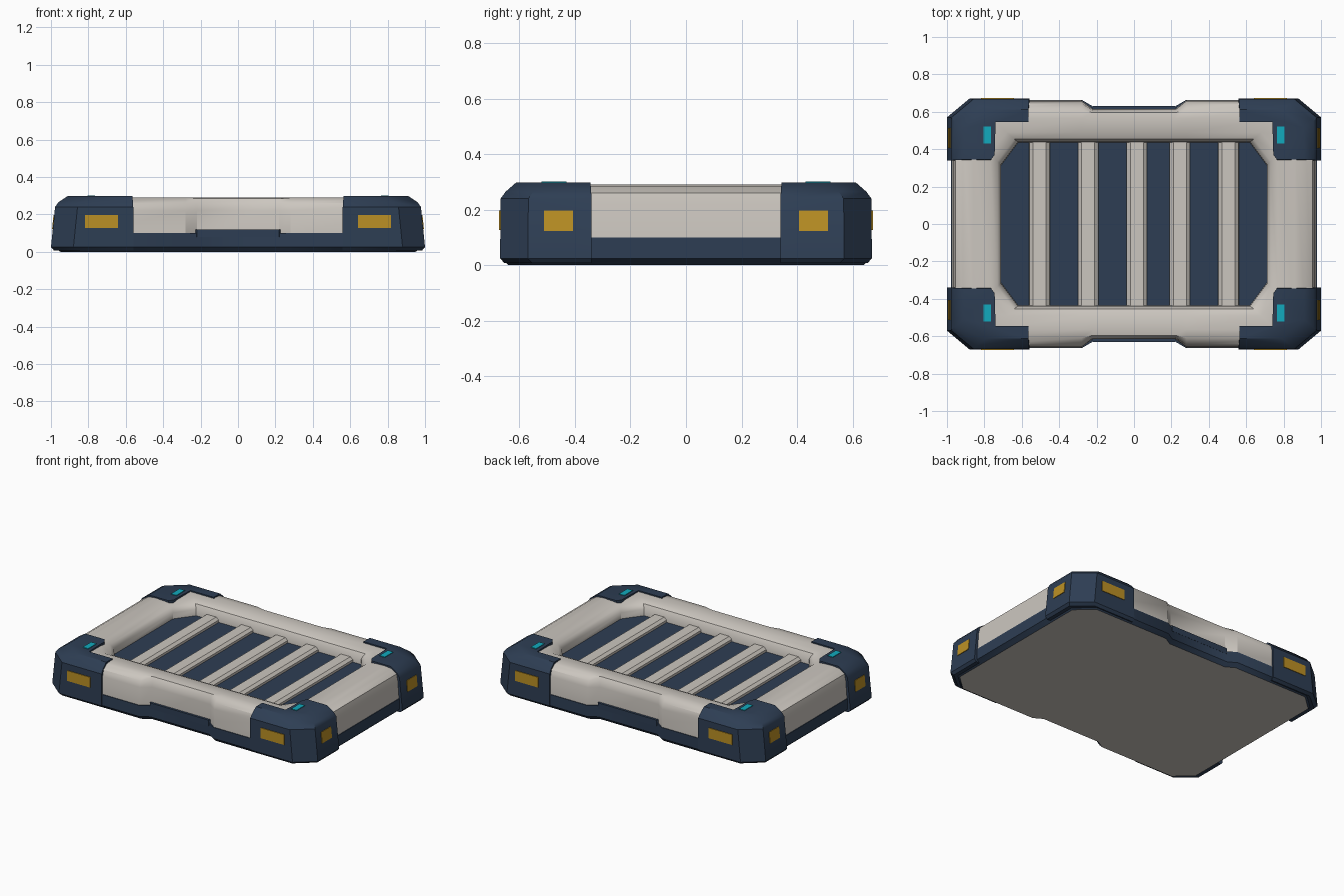
import bpy, bmesh, math

if "Cube" in bpy.data.objects:
    bpy.data.objects.remove(bpy.data.objects["Cube"])

def material(name, rgb):
    m = bpy.data.materials.new(name)
    m.diffuse_color = (*rgb, 1)
    m.use_nodes = True
    m.node_tree.nodes["Principled BSDF"].inputs["Base Color"].default_value = m.diffuse_color
    return m

BEIGE = material("warm_beige", (0.60, 0.565, 0.52))
NAVY = material("navy", (0.027, 0.048, 0.088))
YELLOW = material("amber", (0.50, 0.28, 0.018))
CYAN = material("cyan", (0.006, 0.40, 0.51))

def loft(name, rings, mats, cap_mats=(0, 0), bevel=0.0):
    """Skin a stack of (outline, z) rings and cap both ends."""
    bm = bmesh.new()
    rows = [[bm.verts.new((x, y, z)) for x, y in pts] for pts, z in rings]
    n = len(rows[0])
    for a, b in zip(rows, rows[1:]):
        for i in range(n):
            j = (i + 1) % n
            bm.faces.new((a[i], a[j], b[j], b[i]))
    f0 = bm.faces.new(rows[0][::-1])
    f1 = bm.faces.new(rows[-1])
    f0.material_index, f1.material_index = cap_mats
    bmesh.ops.recalc_face_normals(bm, faces=bm.faces)
    me = bpy.data.meshes.new(name)
    bm.to_mesh(me)
    bm.free()
    for m in mats:
        me.materials.append(m)
    ob = bpy.data.objects.new(name, me)
    bpy.context.collection.objects.link(ob)
    if bevel:
        b = ob.modifiers.new("soft_edges", 'BEVEL')
        b.width, b.segments, b.limit_method = bevel, 2, 'ANGLE'
        b.angle_limit = math.radians(25)
    bpy.ops.object.select_all(action='DESELECT')
    ob.select_set(True)
    bpy.context.view_layer.objects.active = ob
    bpy.ops.object.shade_smooth_by_angle(angle=math.radians(35))
    return ob

def outline(hx, hy, cx, cy, notch=0.0):
    """Chamfered rectangle with a grip notch in both long sides, anticlockwise."""
    half = [(hx, cy - hy), (hx, hy - cy), (hx - cx, hy), (0.28, hy), (0.22, hy - notch),
            (-0.22, hy - notch), (-0.28, hy), (cx - hx, hy)]
    return half + [(-x, -y) for x, y in half]

# white tray: outer wall, rounded rim, inner wall, navy floor
loft("tray_body", [
    (outline(0.975, 0.660, 0.12, 0.10, 0.045), 0.09),
    (outline(0.965, 0.657, 0.12, 0.10, 0.045), 0.22),
    (outline(0.955, 0.645, 0.12, 0.10, 0.038), 0.26),
    (outline(0.915, 0.610, 0.11, 0.10, 0.015), 0.285),
    (outline(0.860, 0.565, 0.10, 0.10), 0.291),
    (outline(0.770, 0.490, 0.09, 0.11), 0.286),
    (outline(0.730, 0.455, 0.09, 0.12), 0.270),
    (outline(0.712, 0.438, 0.09, 0.12), 0.240),
    (outline(0.710, 0.435, 0.09, 0.12), 0.200)],
    [BEIGE, NAVY], (0, 1))

# navy skirt with a beige underside
loft("base_skirt", [
    (outline(0.950, 0.640, 0.11, 0.10, 0.035), 0.0),
    (outline(0.978, 0.664, 0.12, 0.10, 0.035), 0.025),
    (outline(0.978, 0.664, 0.12, 0.10, 0.035), 0.10)],
    [NAVY, BEIGE], (1, 0))

def rect(x0, x1, y0, y1):
    return [(x0, y0), (x1, y0), (x1, y1), (x0, y1)]

# raised skirt step below each grip notch
for s, side in ((-1, "front"), (1, "back")):
    pts = [(-0.26, s * 0.58), (0.26, s * 0.58), (0.22, s * 0.630), (-0.22, s * 0.630)]
    loft(f"{side}_grip_step", [(pts, 0.08), (pts, 0.12)], [NAVY])

# raised beige ribs across the floor
for i, x in enumerate((-0.505, -0.245, 0.015, 0.245, 0.505)):
    loft(f"floor_rib_{i + 1}", [
        (rect(x - 0.056, x + 0.056, -0.445, 0.445), 0.19),
        (rect(x - 0.054, x + 0.054, -0.445, 0.445), 0.215),
        (rect(x - 0.035, x + 0.035, -0.445, 0.445), 0.230)], [BEIGE])

def corner(sx, sy, ox, oy, cut=0.0, inset=0.0):
    """L-shaped corner guard outline; ox, oy are its outer limits."""
    pts = [(0.56 + inset, 0.545 + cut), (0.74, 0.545), (0.745 + cut, 0.37), (0.765 + cut, 0.34 + inset),
           (ox, 0.34 + inset), (ox, oy - 0.10), (ox - 0.12, oy),
           (0.56 + inset, oy)]
    return [(sx * x, sy * y) for x, y in pts]

def plate(name, size, loc, mat, tilt=0.0):
    dx, dy, dz = (v / 2 for v in size)
    p = rect(-dx, dx, -dy, dy)
    ob = loft(name, [(p, -dz), (p, dz)], [mat])
    ob.location = loc
    ob.rotation_euler.y = tilt

for sx, a in ((-1, "left"), (1, "right")):
    for sy, b in ((-1, "front"), (1, "back")):
        tag = f"{b}_{a}"
        # navy corner guard
        loft(f"{tag}_corner_guard", [
            (corner(sx, sy, 0.985, 0.655), 0.008),
            (corner(sx, sy, 1.0, 0.67), 0.025),
            (corner(sx, sy, 0.978, 0.668), 0.24),
            (corner(sx, sy, 0.960, 0.650, 0, 0.002), 0.265),
            (corner(sx, sy, 0.910, 0.612, 0, 0.004), 0.298)], [NAVY])
        # amber side reflectors and cyan top markers
        plate(f"{tag}_long_reflector", (0.175, 0.008, 0.07),
              (sx * 0.73, sy * 0.669, 0.162), YELLOW)
        plate(f"{tag}_end_reflector", (0.008, 0.105, 0.075),
              (sx * 0.986, sy * 0.46, 0.16), YELLOW, -sx * 0.102)
        plate(f"{tag}_top_marker", (0.04, 0.09, 0.008),
              (sx * 0.785, sy * 0.475, 0.298), CYAN)
